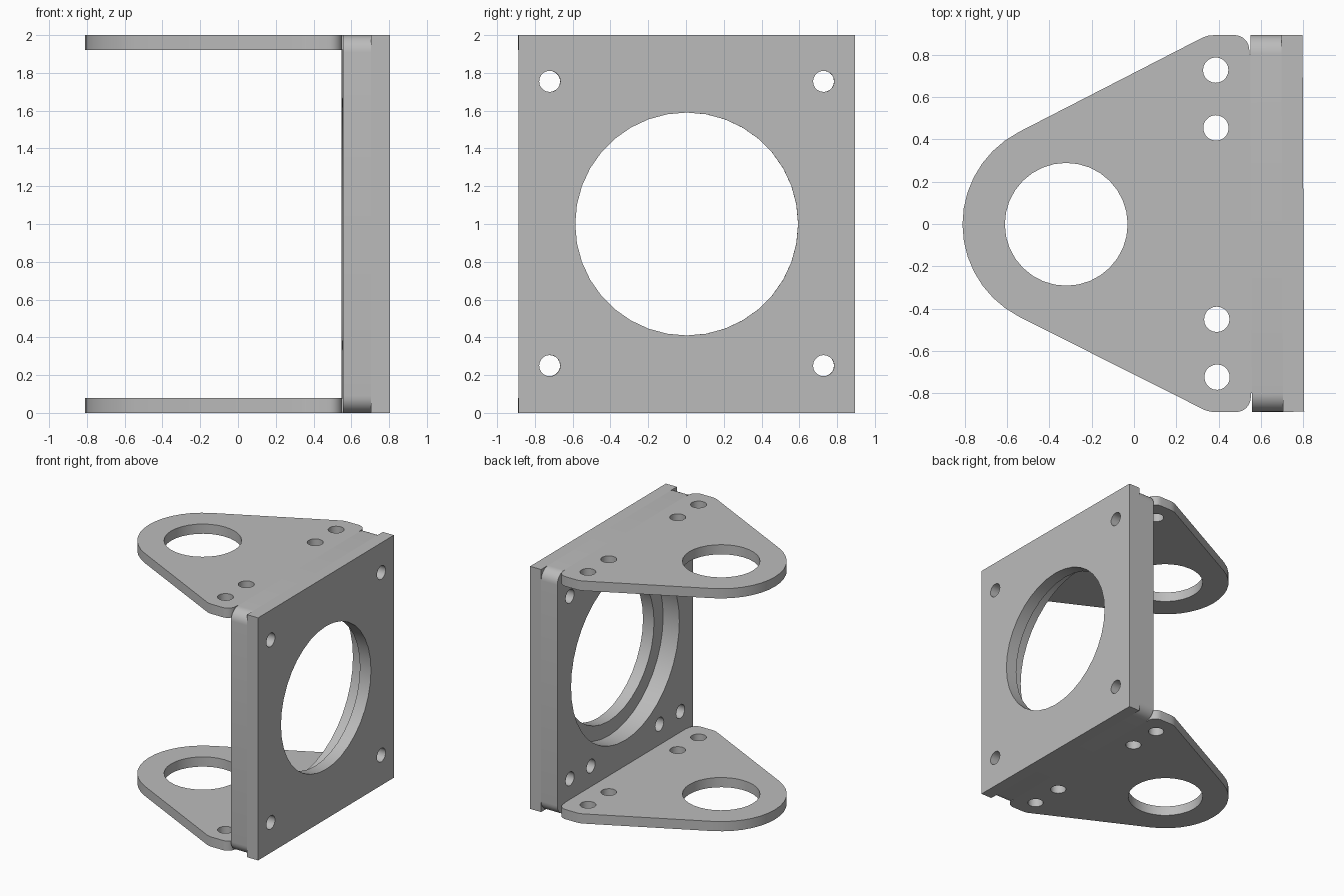
import bpy, bmesh
from math import pi, cos, sin, radians
from mathutils import Matrix, Vector
from mathutils.geometry import convex_hull_2d

cube = bpy.data.objects.get("Cube")
if cube:
    bpy.data.objects.remove(cube, do_unlink=True)

metal = bpy.data.materials.new("grey_metal")
metal.use_nodes = True
GREY = (0.5, 0.5, 0.5, 1)
metal.diffuse_color = GREY
metal.node_tree.nodes["Principled BSDF"].inputs["Base Color"].default_value = GREY

TILT = Matrix.Rotation(0.0045, 4, 'Z')
# Sends a flat outline (u, v) with depth w to x = w, y = u, z = v
UPRIGHT = Matrix(((0, 0, 1, 0), (1, 0, 0, 0), (0, 1, 0, 0), (0, 0, 0, 1)))


def circle(x, y, r, n=20):
    return [Vector((x + r * cos(2 * pi * i / n), y + r * sin(2 * pi * i / n)))
            for i in range(n)]


def hull(points):
    return [points[i] for i in convex_hull_2d(points)]


def plate(name, outline, holes, low, high, frame):
    """Flat sheet with holes, extruded from low to high."""
    bm = bmesh.new()
    for loop in [outline] + holes:
        verts = [bm.verts.new((p.x, p.y, low)) for p in loop]
        for a, b in zip(verts, verts[1:] + verts[:1]):
            bm.edges.new((a, b))
    bmesh.ops.triangle_fill(bm, edges=bm.edges[:], use_beauty=True, normal=(0, 0, 1))
    cap = bmesh.ops.extrude_face_region(bm, geom=bm.faces[:], use_keep_orig=True)
    top = [v for v in cap["geom"] if isinstance(v, bmesh.types.BMVert)]
    bmesh.ops.translate(bm, verts=top, vec=(0, 0, high - low))
    bmesh.ops.recalc_face_normals(bm, faces=bm.faces[:])
    bm.transform(TILT @ frame)
    mesh = bpy.data.meshes.new(name)
    bm.to_mesh(mesh)
    bm.free()
    mesh.materials.append(metal)
    obj = bpy.data.objects.new(name, mesh)
    bpy.context.collection.objects.link(obj)
    bpy.ops.object.select_all(action='DESELECT')
    obj.select_set(True)
    bpy.context.view_layer.objects.active = obj
    bpy.ops.object.shade_smooth_by_angle(angle=radians(30))


HALF = 0.89
SIDES = (-1, 1)
ROWS = (0.25, 1.755)

# Square outer plate with the main opening and four screw holes
square = [Vector(p) for p in ((-HALF, 0), (HALF, 0), (HALF, 2), (-HALF, 2))]
screws = [circle(s * 0.725, z, 0.056) for s in SIDES for z in ROWS]
plate("outer_plate", square, [circle(0, 1, 0.59, 36)] + screws, 0.70, 0.80, UPRIGHT)

# Inner plate: rounded corners, wider recess and extra screw holes
R = 0.09
rounded = hull([p for s in SIDES for z in (R, 2 - R)
                for p in circle(s * (HALF - R), z, R, 32)])
extra = [circle(s * 0.45, z, 0.056) for s in SIDES for z in ROWS]
plate("inner_plate", rounded, [circle(0, 1, 0.71, 40)] + screws + extra,
      0.553, 0.70, UPRIGHT)

# Tapered arms with a round nose, one at the top and one at the bottom
arm = circle(-0.32, 0, 0.49, 40)
for s in SIDES:
    arm += circle(0.38, s * 0.76, 0.13, 32) + circle(0.478, s * 0.82, 0.07, 32)
arm = hull(arm)
arm_holes = [circle(-0.32, 0, 0.29, 32)]
arm_holes += [circle(0.389, s * y, 0.06) for s in SIDES for y in (0.725, 0.452)]
for name, low in (("lower_arm", 0), ("upper_arm", 1.92)):
    plate(name, arm, arm_holes, low, low + 0.08, Matrix())

# Bridges that join each arm to the inner plate
for name, low in (("lower_bridge", 0), ("upper_bridge", 1.92)):
    strip = [Vector((x, y)) for x, y in ((0.546, -0.80), (0.553, -0.80),
                                         (0.553, 0.80), (0.546, 0.80))]
    plate(name, strip, [], low, low + 0.08, Matrix())
